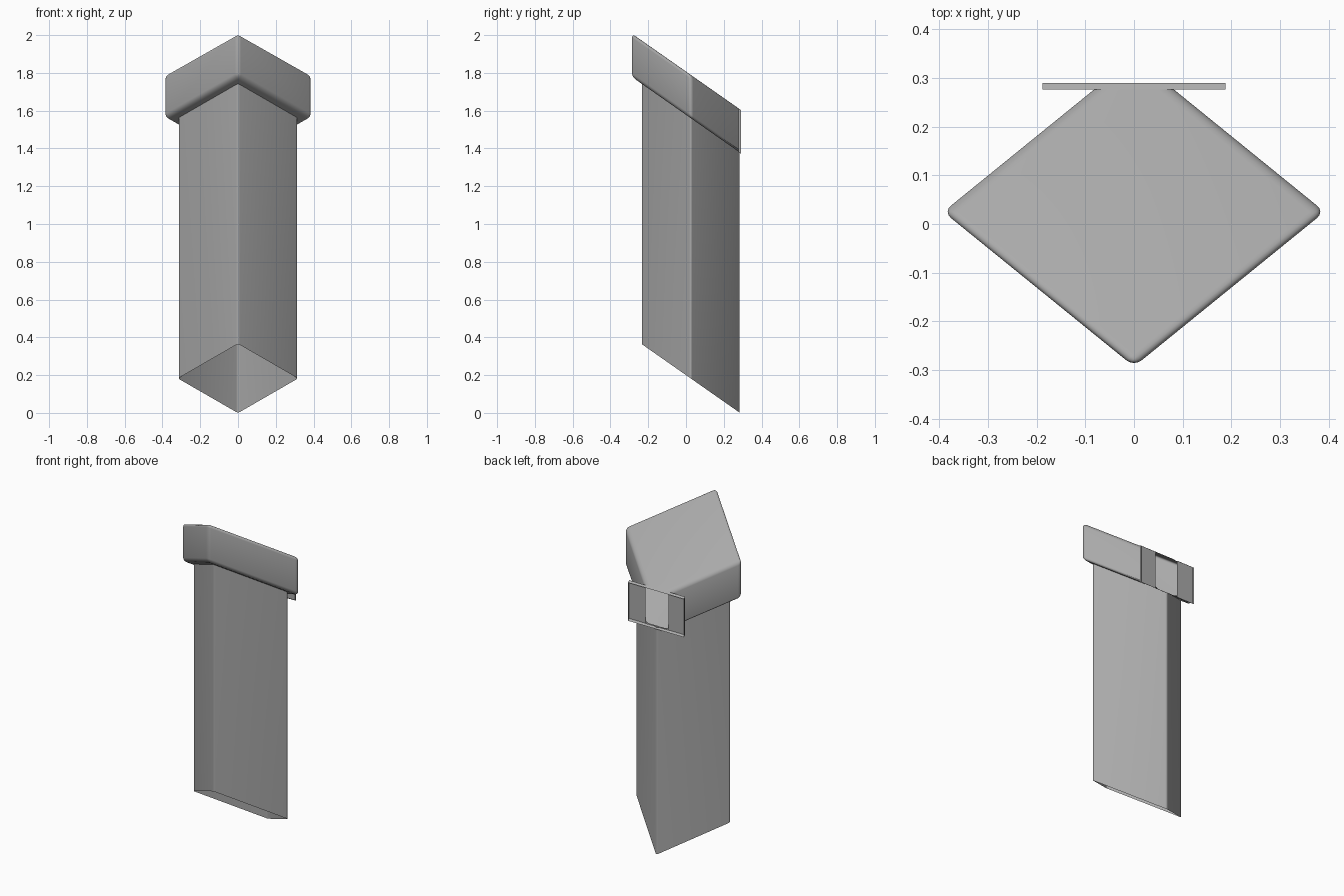
import bpy
import bmesh
from mathutils import Matrix, Vector

SLOPE = 0.70     # fall of every top and bottom surface towards the back
BACK = 0.277     # plane where the cap is cut open
CENTRE = 0.025   # y of the diamond's middle

if "Cube" in bpy.data.objects:
    bpy.data.objects.remove(bpy.data.objects["Cube"], do_unlink=True)

grey = bpy.data.materials.new("mid_grey")
grey.use_nodes = True
grey.diffuse_color = (0.4, 0.4, 0.4, 1)
bsdf = next(n for n in grey.node_tree.nodes if n.type == 'BSDF_PRINCIPLED')
bsdf.inputs["Base Color"].default_value = grey.diffuse_color


def diamond_prism(half_x, half_y, bottom, top, capped):
    """Upright prism with its four corners on the x and y axes."""
    bm = bmesh.new()
    place = (Matrix.Translation((0, CENTRE, (bottom + top) / 2))
             @ Matrix.Diagonal((half_x, half_y, top - bottom, 1)))
    bmesh.ops.create_cone(bm, cap_ends=capped, segments=4, radius1=1,
                          radius2=1, depth=1, matrix=place)
    return bm


def round_edges(bm, edges, width):
    bmesh.ops.bevel(bm, geom=edges, offset=width, segments=4,
                    profile=0.5, affect='EDGES')


def finish(bm, name):
    """Slant the part towards the back and make it an object."""
    for v in bm.verts:
        v.co.z -= SLOPE * v.co.y
    mesh = bpy.data.meshes.new(name)
    bm.to_mesh(mesh)
    bm.free()
    mesh.materials.append(grey)
    obj = bpy.data.objects.new(name, mesh)
    bpy.context.collection.objects.link(obj)
    bpy.ops.object.select_all(action='DESELECT')
    obj.select_set(True)
    bpy.context.view_layer.objects.active = obj
    bpy.ops.object.shade_smooth_by_angle(angle=0.6)


# Hollow shaft, open at the bottom, with softened upright corners
shaft = diamond_prism(0.318, 0.262, 0.2, 1.578, False)
upright = [e for e in shaft.edges
           if abs(e.verts[0].co.z - e.verts[1].co.z) > 0.1]
round_edges(shaft, upright, 0.012)
finish(shaft, "shaft")

# Hollow cap, rounded all over and cut open at the back
cap = diamond_prism(0.392, 0.318, 1.578, 1.807, True)
round_edges(cap, cap.edges[:], 0.02)
bmesh.ops.bisect_plane(cap, geom=cap.verts[:] + cap.edges[:] + cap.faces[:],
                       plane_co=(0, BACK, 0), plane_no=(0, 1, 0),
                       clear_outer=True)
finish(cap, "cap")

# Shallow back tray: a rim around two flanges beside the opening
tray = bmesh.new()
low, high, half, rear = 1.575, 1.807, 0.188, 0.29


def quad(*corners):
    tray.faces.new([tray.verts.new(Vector(c)) for c in corners])


for side in (-1, 1):
    x, inner = side * half, side * 0.078
    quad((inner, BACK, low), (x, BACK, low), (x, BACK, high), (inner, BACK, high))
    quad((x, BACK, low), (x, rear, low), (x, rear, high), (x, BACK, high))
for z in (low, high):
    quad((-half, BACK, z), (half, BACK, z), (half, rear, z), (-half, rear, z))
bmesh.ops.remove_doubles(tray, verts=tray.verts[:], dist=0.0001)
bmesh.ops.recalc_face_normals(tray, faces=tray.faces[:])
finish(tray, "back_tray")
